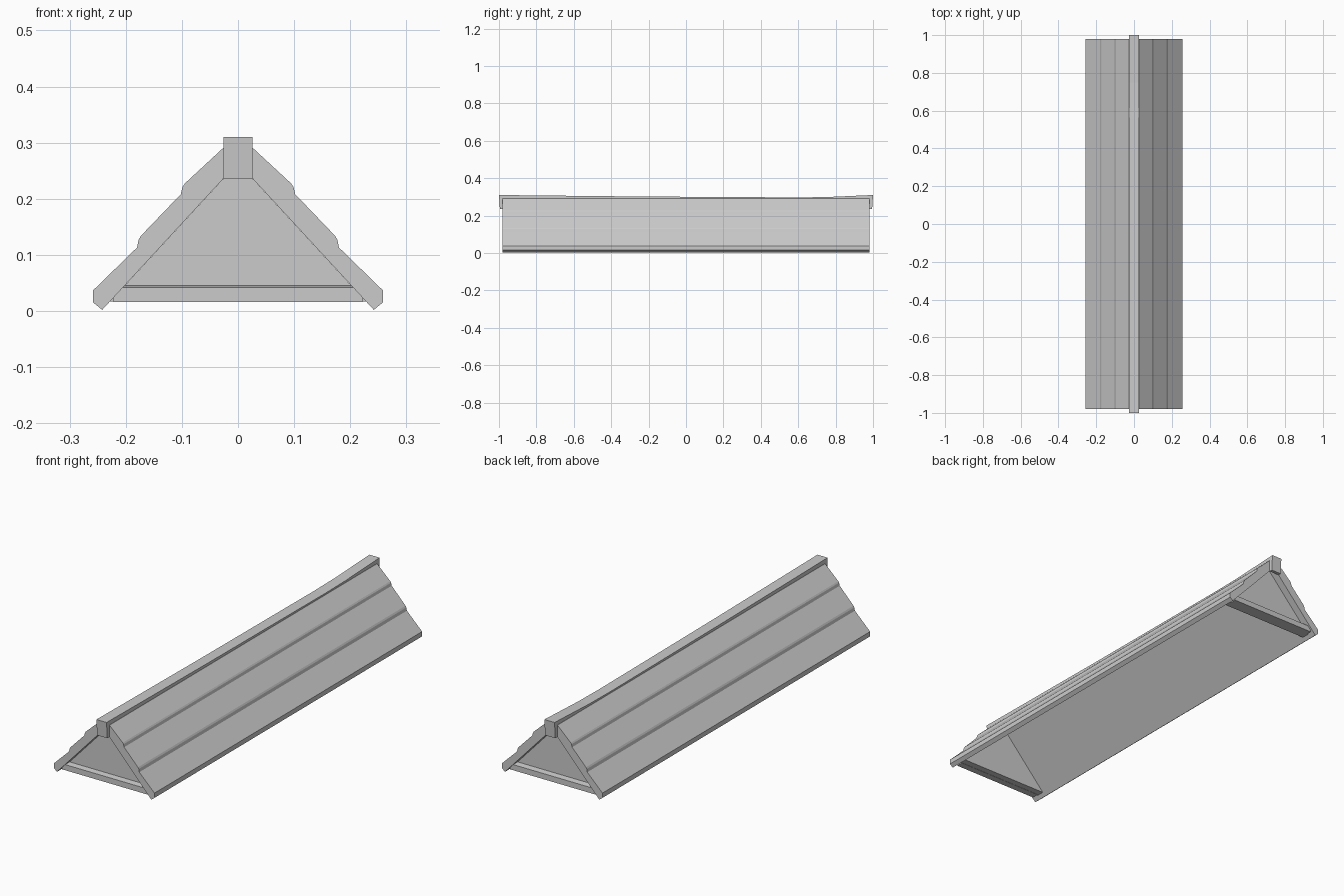
import bpy
import bmesh

cube = bpy.data.objects.get("Cube")
if cube:
    bpy.data.objects.remove(cube, do_unlink=True)

grey = bpy.data.materials.new("plain_grey")
grey.use_nodes = True
tone = (0.6, 0.6, 0.6, 1)
grey.diffuse_color = tone
grey.node_tree.nodes["Principled BSDF"].inputs["Base Color"].default_value = tone


def prism(name, outline, start, end, axis="y"):
    """Extrude an outline along y (points are x, z) or along x (points are y, z)."""
    def place(p, d):
        return (p[0], d, p[1]) if axis == "y" else (d, p[0], p[1])

    bm = bmesh.new()
    a = [bm.verts.new(place(p, start)) for p in outline]
    b = [bm.verts.new(place(p, end)) for p in outline]
    bm.faces.new(a)
    bm.faces.new(b[::-1])
    for i in range(len(a)):
        j = (i + 1) % len(a)
        bm.faces.new((a[i], b[i], b[j], a[j]))
    bmesh.ops.recalc_face_normals(bm, faces=bm.faces)
    mesh = bpy.data.meshes.new(name)
    bm.to_mesh(mesh)
    bm.free()
    mesh.materials.append(grey)
    obj = bpy.data.objects.new(name, mesh)
    bpy.context.collection.objects.link(obj)
    return obj


# Stepped roof slopes, one outline mirrored to both sides
slope = [(0, 0.29), (0.027, 0.29), (0.095, 0.227), (0.099, 0.221), (0.102, 0.208),
         (0.173, 0.134), (0.177, 0.127), (0.18, 0.113), (0.258, 0.037),
         (0.258, 0.015), (0.242, 0.002), (0.027, 0.235), (0, 0.264)]
for side, sign in (("left", 1), ("right", -1)):
    prism(side + "_roof_slope", [(sign * x, z) for x, z in slope], -0.98, 0.98)

# Gently sagging ridge beam with hanging end blocks
ridge = [(-1, 0.31), (-0.83, 0.308), (-0.25, 0.302), (0.25, 0.299), (0.6, 0.297),
         (0.75, 0.299), (1, 0.31), (0.995, 0.235), (0.98, 0.235), (0.98, 0.275),
         (-0.98, 0.275), (-0.98, 0.235), (-0.995, 0.235)]
prism("ridge_beam", ridge, -0.026, 0.026, "x")

# Gable walls and tie beams at both ends
for end, sign in (("front", -1), ("back", 1)):
    prism(end + "_gable_wall", [(-0.228, 0.017), (0.228, 0.017), (0, 0.264)],
          sign * 0.945, sign * 0.91)
    beam = [(0.972, 0.016), (0.972, 0.042), (0.94, 0.046), (0.94, 0.016)]
    prism(end + "_tie_beam", [(sign * y, z) for y, z in beam], -0.222, 0.222, "x")
